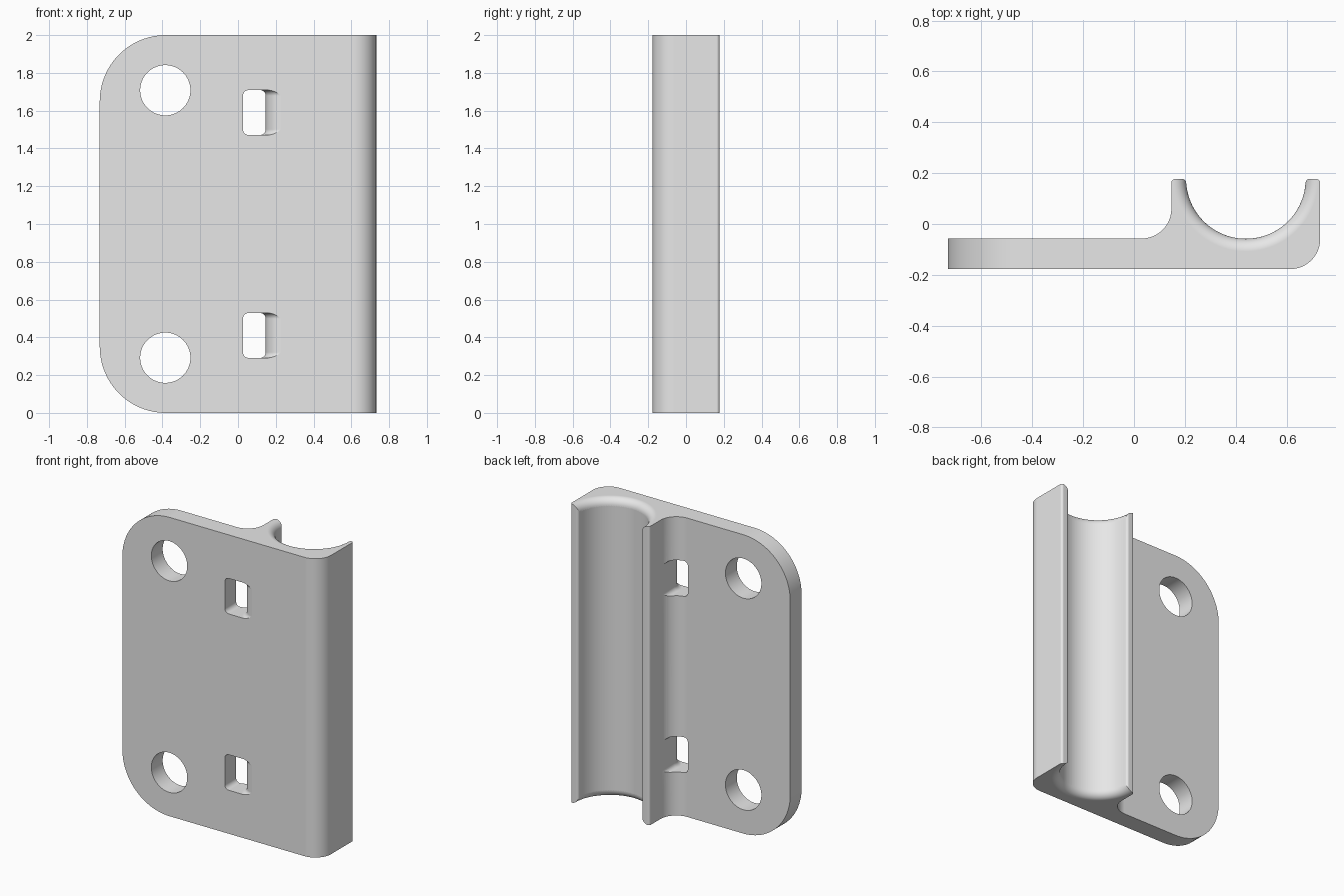
import bpy, bmesh
from math import sin, cos, pi, radians, sqrt

cube = bpy.data.objects.get("Cube")
if cube:
    bpy.data.objects.remove(cube, do_unlink=True)

HEIGHT, HALF_X, HALF_Y = 2.0, 0.732, 0.177


def arc(cx, cy, r, start, end, n=12):
    """Points on an arc, angles in degrees."""
    angles = [radians(start + (end - start) * i / n) for i in range(n + 1)]
    return [(cx + r * cos(a), cy + r * sin(a)) for a in angles]


def loft(name, loops):
    """Closed solid through loops that have equal point counts."""
    bm = bmesh.new()
    rings = [[bm.verts.new(p) for p in loop] for loop in loops]
    n = len(rings[0])
    for a, b in zip(rings, rings[1:]):
        for i in range(n):
            j = (i + 1) % n
            bm.faces.new((a[i], a[j], b[j], b[i]))
    bm.faces.new(rings[0])
    bm.faces.new(rings[-1])
    bmesh.ops.recalc_face_normals(bm, faces=bm.faces)
    mesh = bpy.data.meshes.new(name)
    bm.to_mesh(mesh)
    bm.free()
    obj = bpy.data.objects.new(name, mesh)
    bpy.context.collection.objects.link(obj)
    return obj


def flat(points, z):
    return [(x, y, z) for x, y in points]


def upright(points, y):
    return [(x, y, z) for x, z in points]


def combine(body, cutter, operation="DIFFERENCE"):
    """Apply a boolean and remove its helper."""
    cutter.hide_render = True
    mod = body.modifiers.new("cut", "BOOLEAN")
    mod.operation, mod.solver, mod.object = operation, "EXACT", cutter
    bpy.context.view_layer.objects.active = body
    bpy.ops.object.modifier_apply(modifier=mod.name)
    bpy.data.objects.remove(cutter, do_unlink=True)


# Plate with a half-round channel between two ribs, extruded upward
groove_x, groove_y, groove_r = 0.44, HALF_Y, 0.235
tip_r, tip_y = 0.015, HALF_Y - 0.015
rib_x = 0.147
section = [(-0.9, -HALF_Y)]
section += arc(HALF_X - 0.117, -0.06, 0.117, -90, 0)
section += arc(HALF_X - tip_r, tip_y, tip_r, 0, 90, 6)
section += arc(groove_x + groove_r + tip_r, tip_y, tip_r, 90, 180, 6)
section += arc(groove_x, groove_y, groove_r, -5, -175, 48)
section += arc(groove_x - groove_r - tip_r, tip_y, tip_r, 0, 90, 6)
section += arc(rib_x + tip_r, tip_y, tip_r, 90, 180, 6)
section += arc(rib_x - 0.117, 0.06, 0.117, 0, -90)
section += [(-0.9, -0.057)]
bracket = loft("channel_bracket", [flat(section, -0.1), flat(section, HEIGHT + 0.1)])

# Large rounded corners on the plate edge
corner = 0.35
outline = [(0.9, 0), (0.9, HEIGHT)]
outline += arc(corner - HALF_X, HEIGHT - corner, corner, 90, 180, 24)
outline += arc(corner - HALF_X, corner, corner, 180, 270, 24)
combine(bracket, loft("outline", [upright(outline, -0.5), upright(outline, 0.5)]), "INTERSECT")

# Flared channel ends
flare = 0.05
ends = [(-0.02, groove_r + flare)]
for i in range(9):
    a = i / 8 * pi / 2
    ends.append((flare * (1 - cos(a)), groove_r + flare * (1 - sin(a))))
ends.append((0.08, groove_r - 0.006))
levels = ends + [(HEIGHT - z, r) for z, r in reversed(ends)]
combine(bracket, loft("flare", [flat(arc(groove_x, groove_y, r, 0, 360, 96)[:-1], z)
                                for z, r in levels]))

# Screw holes and strap slots, mirrored about the middle height
soft, bend = 0.03, 0.09
for side in (-1, 1):
    hole = arc(-0.385, HEIGHT / 2 + side * 0.708, 0.133, 0, 360, 64)[:-1]
    combine(bracket, loft("hole", [upright(hole, -0.5), upright(hole, 0.5)]))

    middle, half = HEIGHT / 2 + side * 0.59, 0.119
    slices = []
    for i in range(9):
        a = i / 8 * pi / 2
        slices.append((half - soft * (1 - sin(a)), soft * (1 - sin(pi / 2 - a))))
    slices = [(h, soft - sqrt(max(0, soft ** 2 - (h - half + soft) ** 2))) for h, _ in slices]
    slices = [(-h, d) for h, d in reversed(slices)] + slices
    loops = []
    for h, d in slices:
        shape = [(0.026 + d, -0.3), (rib_x + bend, -0.3)]
        shape += arc(rib_x + bend, bend - HALF_Y, bend + d + 0.0005, 270, 180)
        shape += [(rib_x - d - 0.0005, 0.1), (0.026 + d, 0.1)]
        loops.append(flat(shape, middle + h))
    combine(bracket, loft("slot", loops))

# Grey finish and smooth shading
grey = bpy.data.materials.new("plain_grey")
grey.use_nodes = True
colour = (0.8, 0.8, 0.8, 1)
grey.diffuse_color = colour
grey.node_tree.nodes["Principled BSDF"].inputs["Base Color"].default_value = colour
bracket.data.materials.clear()
bracket.data.materials.append(grey)

bpy.ops.object.select_all(action="DESELECT")
bracket.select_set(True)
bpy.context.view_layer.objects.active = bracket
bpy.ops.object.shade_smooth_by_angle(angle=radians(30))
weighted = bracket.modifiers.new("even_shading", "WEIGHTED_NORMAL")
weighted.keep_sharp = True
